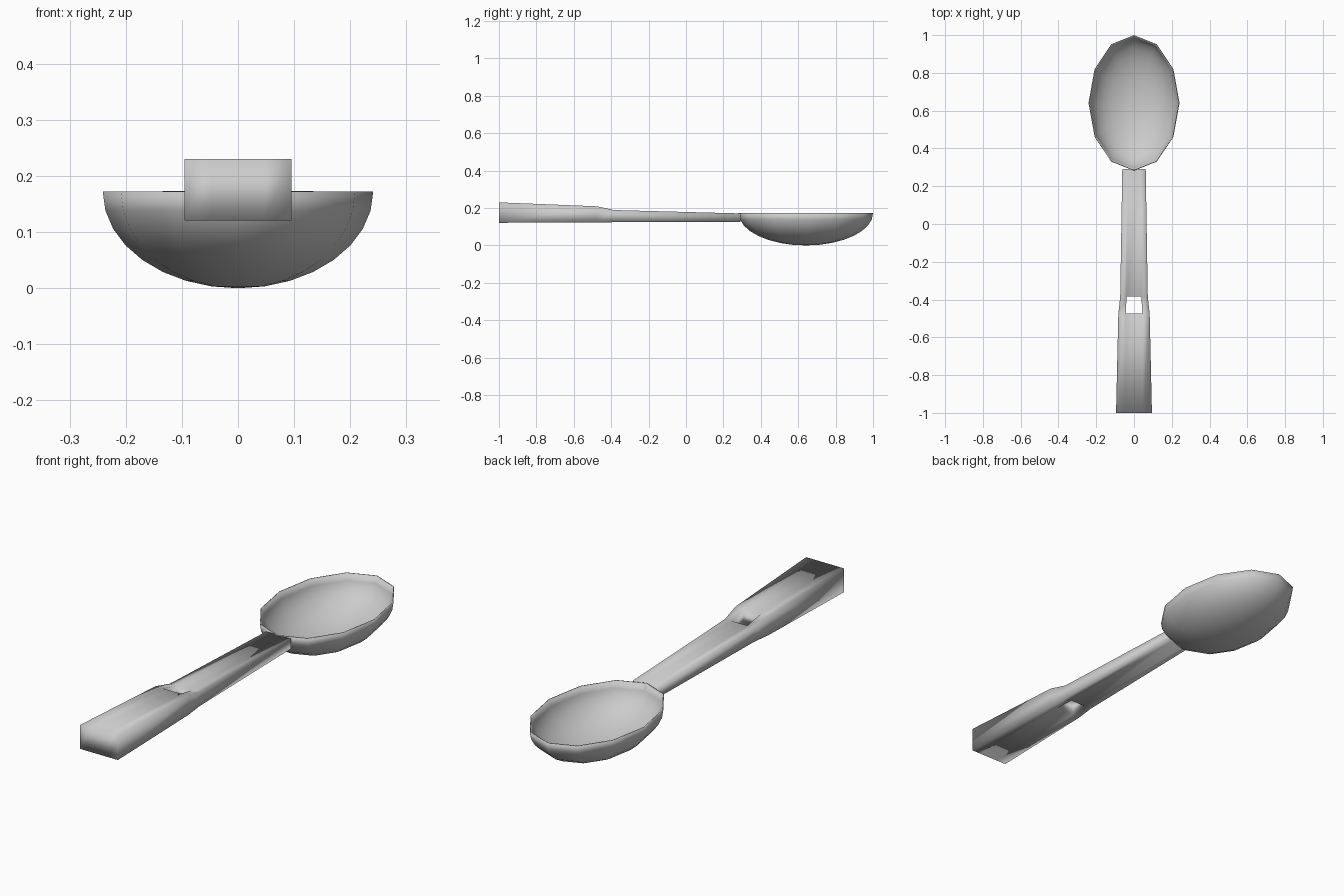
import bpy, bmesh
from mathutils import Matrix

if "Cube" in bpy.data.objects:
    bpy.data.objects.remove(bpy.data.objects["Cube"])


def make_object(name, bm):
    bmesh.ops.recalc_face_normals(bm, faces=bm.faces)
    mesh = bpy.data.meshes.new(name)
    bm.to_mesh(mesh)
    bm.free()
    for p in mesh.polygons:
        p.use_smooth = True
    obj = bpy.data.objects.new(name, mesh)
    bpy.context.collection.objects.link(obj)
    return obj


# Bowl: lower half of a 12-sided ellipsoid, given a thin wall
bm = bmesh.new()
bmesh.ops.create_uvsphere(bm, u_segments=12, v_segments=16, radius=1)
bmesh.ops.delete(bm, geom=[v for v in bm.verts if v.co.z > 0.01], context='VERTS')
bmesh.ops.transform(bm, verts=bm.verts, matrix=Matrix.Translation((0, 0.641, 0.172))
                    @ Matrix.Diagonal((0.241, 0.359, 0.172, 1)))
bowl = make_object("bowl", bm)
wall = bowl.modifiers.new("wall", 'SOLIDIFY')
wall.thickness = 0.005
wall.offset = -1

# Handle: tapering rectangular sections (y, half width, hole half width, bottom, top)
sections = [
    (-1.0, 0.095, 0.048, 0.121, 0.230),
    (-0.475, 0.083, 0.044, 0.123, 0.209),
    (-0.385, 0.073, 0.039, 0.124, 0.189),
    (0.292, 0.062, 0.034, 0.125, 0.171),
]
bm = bmesh.new()
rows = []
for y, w, h, z0, z1 in sections:
    xs = (-w, -h, h, w)
    rows.append([[bm.verts.new((x, y, z)) for x in xs] for z in (z0, z1)])

for i in range(3):
    a, b = rows[i], rows[i + 1]
    for layer in (0, 1):
        for c in range(3):
            if i == 1 and c == 1:
                continue  # hanging hole
            bm.faces.new((a[layer][c], a[layer][c + 1], b[layer][c + 1], b[layer][c]))
    # Outer sides, plus the side walls of the hole
    for c in ((0, 1, 2, 3) if i == 1 else (0, 3)):
        bm.faces.new((a[0][c], b[0][c], b[1][c], a[1][c]))

# End caps
for r in (rows[0], rows[3]):
    for c in range(3):
        bm.faces.new((r[0][c], r[0][c + 1], r[1][c + 1], r[1][c]))
# End walls of the hole
for r in (rows[1], rows[2]):
    bm.faces.new((r[0][1], r[0][2], r[1][2], r[1][1]))
make_object("handle", bm)
